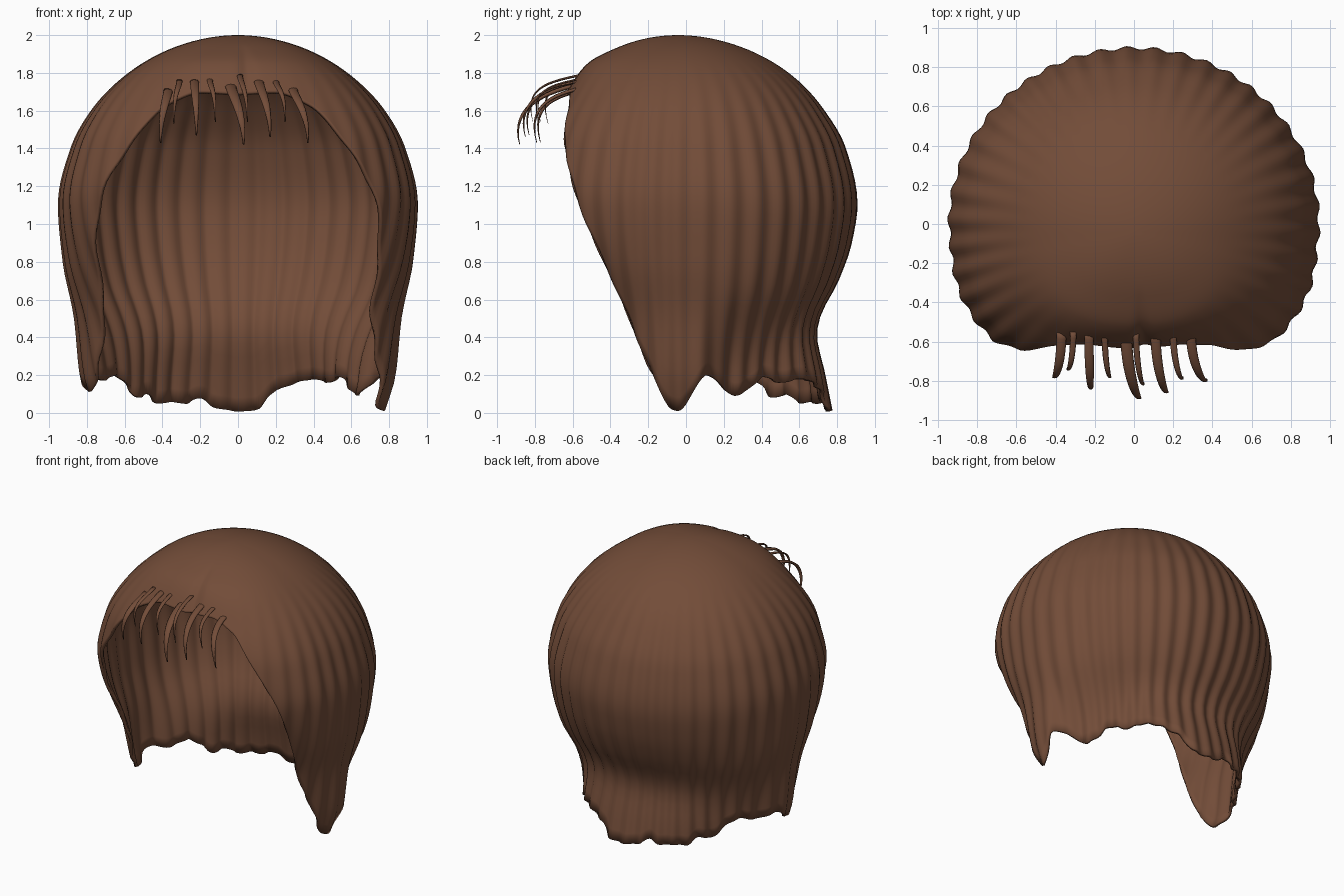
import bpy, math
from mathutils import Vector

cube = bpy.data.objects.get("Cube")
if cube:
    bpy.data.objects.remove(cube)

hair = bpy.data.materials.new("chestnut brown")
hair.use_nodes = True
brown = (0.17, 0.073, 0.04, 1)
hair.diffuse_color = brown
bsdf = hair.node_tree.nodes["Principled BSDF"]
bsdf.inputs["Base Color"].default_value = brown
bsdf.inputs["Roughness"].default_value = 0.8


def curve_at(pts, x):
    """Smooth monotone-style interpolation through (x, value) pairs."""
    x = min(max(x, pts[0][0]), pts[-1][0])
    i = next(k for k in range(len(pts) - 1) if x <= pts[k + 1][0])

    def slope(k):
        if k == 0 or k == len(pts) - 1:
            a, b = (pts[0], pts[1]) if k == 0 else (pts[-2], pts[-1])
            return (b[1] - a[1]) / (b[0] - a[0])
        l = (pts[k][1] - pts[k-1][1]) / (pts[k][0] - pts[k-1][0])
        r = (pts[k+1][1] - pts[k][1]) / (pts[k+1][0] - pts[k][0])
        return 0 if l * r <= 0 else 2 * l * r / (l + r)
    (xa, ya), (xb, yb) = pts[i], pts[i + 1]
    h = xb - xa
    t = (x - xa) / h
    return ((1 + 2*t) * (1-t)**2 * ya + t * (1-t)**2 * h * slope(i)
            + t*t * (3 - 2*t) * yb + t*t * (t-1) * h * slope(i + 1))


def by_depth(pairs):
    """Radius against the root of the depth below the crown."""
    return [(math.sqrt(2 - z), r) for z, r in pairs]


def smooth(a, b, x):
    t = min(max((x - a) / (b - a), 0), 1)
    return t * t * (3 - 2 * t)


# Half widths at each height: sides, back and front
side = by_depth([(2, 0), (1.8, .58), (1.6, .775), (1.4, .88), (1.1, .945),
                 (.8, .92), (.5, .86), (.2, .83), (0, .77)])
back = by_depth([(2, 0), (1.8, .55), (1.6, .73), (1.4, .84), (1.1, .9),
                 (.9, .87), (.7, .8), (.5, .7), (.42, .685), (.2, .73), (0, .77)])
front = by_depth([(2, 0), (1.93, .35), (1.85, .51), (1.7, .63), (1.4, .77),
                  (1.2, .79), (1, .74), (.5, .45), (.2, .35), (0, .3)])

# Height of the lower edge by angle from the front
opening = [(0, 1.69), (18, 1.7), (32, 1.63), (42, 1.42), (50, 1.2),
           (55.6, .98), (67, .5), (77, .2)]
hem_left = opening + [(84, .02), (87, .01), (98, .2), (105, .15), (112, .09),
                      (118, .12), (127, .19), (136, .16), (145, .18), (153, .17),
                      (160, .14), (166, .11), (172, .02), (180, .01)]
hem_right = opening + [(84, .11), (88, .12), (96, .2), (106, .17), (116, .2),
                       (124, .15), (131, .08), (138, .1), (145, .05), (152, .06),
                       (158, .05), (164, .08), (171, .03), (180, .01)]


def shell_point(angle, z):
    """Point on the hair surface at a signed angle and a height."""
    a = abs(angle)
    rad = math.radians(angle)
    dx, dy = math.sin(rad), -math.cos(rad)
    u = math.sqrt(max(2 - z, 0))
    rx = max(curve_at(side, u), 1e-5)
    ry = max(curve_at(back if dy > 0 else front, u), 1e-5)
    n = 2.0 if dy > 0 else 2 + .5 * smooth(0, .35, -dy)
    r = (abs(dx / rx) ** n + abs(dy / ry) ** n) ** (-1 / n)
    # Pinch behind the side locks
    pinch = smooth(92, 110, a) * (1 - smooth(125, 155, a))
    r *= 1 - (.13 if angle > 0 else .09) * pinch * (1 - smooth(.2, .65, z))
    # Combed grooves, fading out towards crown and fringe
    groove = math.sin(rad * 42 + .5 * math.sin(rad * 5))
    r += .009 * groove * smooth(.35, .9, u) * smooth(15, 60, a)
    # Small parting dent above the fringe
    r -= .02 * math.exp(-((angle - 5) / 4) ** 2) * smooth(.2, .4, u)
    return Vector((dx * r, dy * r - .04 * (1 - smooth(0, .6, u)), z))


def add_mesh(name, verts, faces):
    me = bpy.data.meshes.new(name)
    me.from_pydata(verts, [], faces)
    me.materials.append(hair)
    ob = bpy.data.objects.new(name, me)
    bpy.context.collection.objects.link(ob)
    me.shade_smooth()
    return ob


# Main hair shell, crown to lower edge
cols, rows = 300, 48
verts, faces = [Vector((0, -.04, 2))], []
for c in range(cols):
    angle = -180 + 360 * c / cols
    low = curve_at(hem_left if angle > 0 else hem_right, abs(angle))
    for r in range(1, rows + 1):
        t = r / rows
        drop = .5 * t * t + .5 * (1 - math.cos(t * math.pi / 2))
        verts.append(shell_point(angle, 2 - (2 - low) * drop))
for c in range(cols):
    a, b = 1 + c * rows, 1 + (c + 1) % cols * rows
    faces.append((0, a, b))
    faces += [(a + r, a + r + 1, b + r + 1, b + r) for r in range(rows - 1)]
shell = add_mesh("hair_shell", verts, faces)
thick = shell.modifiers.new("thickness", "SOLIDIFY")
thick.thickness = .02
thick.offset = -1


def strand(index, x0, z0, x1, y1, z1, width):
    """Flattened tapering lock that arches forward and hangs down."""
    p = [Vector((x0, -.55, z0 + .01)), Vector((x0, (y1 - .62) / 2 - .03, z0 - .03)),
         Vector((x1, y1 - .05, z1 + .18)), Vector((x1, y1, z1))]
    steps, sides = 14, 8
    vs, fs = [], []
    for i in range(steps + 1):
        t = i / steps
        s = 1 - t
        mid = s**3 * p[0] + 3*s*s*t * p[1] + 3*s*t*t * p[2] + t**3 * p[3]
        tan = (s*s * (p[1] - p[0]) + 2*s*t * (p[2] - p[1]) + t*t * (p[3] - p[2])).normalized()
        across = (Vector((1, 0, 0)) - tan * tan.x).normalized()
        out = tan.cross(across)
        w = width * (1 - .85 * t ** 2.2)
        for k in range(sides):
            q = k * math.tau / sides
            vs.append(mid + across * w * math.cos(q) + out * w * .4 * math.sin(q))
    for i in range(steps):
        for k in range(sides):
            a, b = i * sides + k, i * sides + (k + 1) % sides
            fs.append((a, b, b + sides, a + sides))
    fs += [tuple(reversed(range(sides))), tuple(range(steps * sides, (steps + 1) * sides))]
    add_mesh("fringe_strand_%d" % index, vs, fs)


# Fringe strands: root x and z, tip x, y and z, half width
fringe = [(-.37, 1.7, -.41, -.77, 1.43, .025), (-.31, 1.75, -.34, -.73, 1.53, .016),
          (-.23, 1.75, -.22, -.83, 1.47, .024), (-.15, 1.76, -.12, -.77, 1.54, .016),
          (-.04, 1.73, .03, -.88, 1.42, .03), (.01, 1.78, .05, -.81, 1.54, .016),
          (.11, 1.75, .17, -.85, 1.46, .026), (.2, 1.75, .25, -.78, 1.54, .017),
          (.29, 1.71, .37, -.79, 1.43, .025)]
for i, f in enumerate(fringe):
    strand(i + 1, *f)
